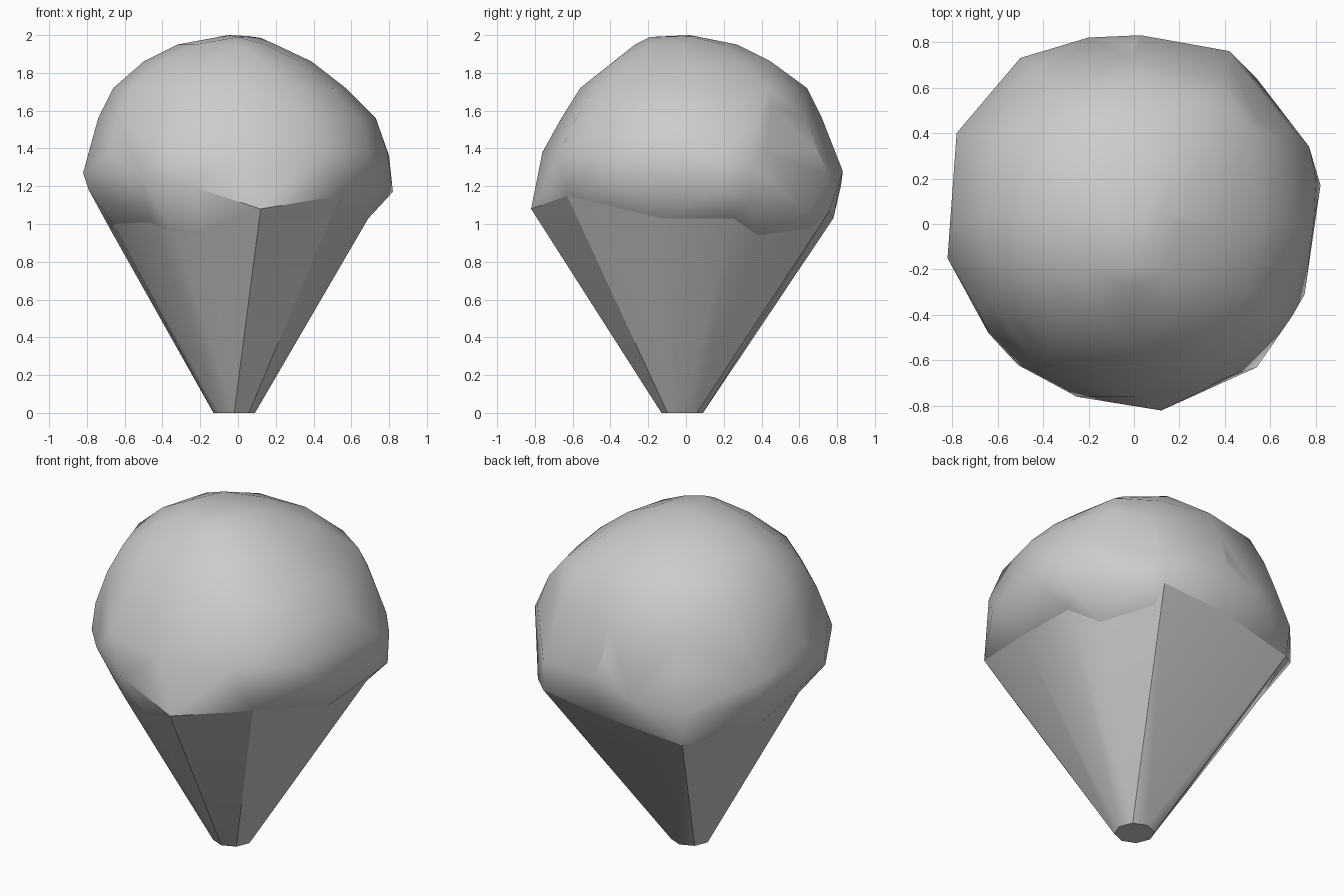
import bpy
import bmesh
from math import cos, sin, tau, copysign
from mathutils import Vector

old_cube = bpy.data.objects.get("Cube")
if old_cube:
    bpy.data.objects.remove(old_cube, do_unlink=True)

# One plain grey for the whole model
grey = bpy.data.materials.new("plain_grey")
grey.use_nodes = True
grey.diffuse_color = (0.6, 0.6, 0.6, 1)
shader = next(n for n in grey.node_tree.nodes if n.type == "BSDF_PRINCIPLED")
shader.inputs["Base Color"].default_value = grey.diffuse_color


def oval_ring(z, left, right, front, back, sides=12, fullness=0.9):
    """Points of a lopsided, slightly squared oval with a reach per direction."""
    points = []
    for i in range(sides):
        angle = tau * i / sides
        c, s = cos(angle), sin(angle)
        # The front right quarter is rounder than the others
        power = 1 if c < 0 and s < 0 else fullness
        reach_x = right if c > 0 else left
        reach_y = back if s > 0 else front
        x = copysign(abs(c) ** power, c) * reach_x
        y = copysign(abs(s) ** power, s) * reach_y
        points.append((x, y, z))
    return points


def hull_object(name, points, is_inner_face, sharp_angle):
    """Faceted shell wrapped around points, without its hidden cap."""
    bm = bmesh.new()
    for point in points:
        bm.verts.new(point)
    result = bmesh.ops.convex_hull(bm, input=bm.verts)
    unused = {v for v in result["geom_interior"] + result["geom_unused"]
              if isinstance(v, bmesh.types.BMVert)}
    bmesh.ops.delete(bm, geom=list(unused), context="VERTS")
    bmesh.ops.recalc_face_normals(bm, faces=bm.faces)
    bm.normal_update()
    hidden = [f for f in bm.faces if is_inner_face(f.normal)]
    bmesh.ops.delete(bm, geom=hidden, context="FACES")
    mesh = bpy.data.meshes.new(name)
    bm.to_mesh(mesh)
    bm.free()
    mesh.materials.append(grey)
    obj = bpy.data.objects.new(name, mesh)
    bpy.context.collection.objects.link(obj)
    bpy.ops.object.select_all(action="DESELECT")
    obj.select_set(True)
    bpy.context.view_layer.objects.active = obj
    bpy.ops.object.shade_smooth_by_angle(angle=sharp_angle)


# Corners where the crown meets the cone directly
shared_rim = [
    (.12, -.82, 1.08), (.54, -.63, 1.15),
    (.42, .76, 1.07), (.03, .78, 1.03), (-.48, .72, .96),
]
# Tucked-in corners under the overhanging crown
tucked_rim = [
    (.69, -.13, 1.03), (.68, .25, 1.03), (.56, .38, .94), (.37, .67, .95),
    (-.67, .27, .96), (-.66, -.13, 1.0), (-.47, -.5, 1.01),
    (-.35, -.57, .96), (-.17, -.63, .94),
]
# Widest corners of the crown
brow = [
    (.75, -.31, 1.24), (.82, .17, 1.17), (.8, .2, 1.36),
    (.76, .34, 1.13), (.77, .34, 1.32), (.54, .64, 1.06),
    (.42, .76, 1.25), (.03, .83, 1.28), (-.2, .82, 1.2),
    (-.5, .73, 1.15), (-.78, .4, 1.17), (-.78, .4, 1.31),
    (-.82, -.15, 1.27), (-.79, -.2, 1.18), (-.64, -.48, 1.27),
    (-.51, -.62, 1.25), (-.25, -.76, 1.2),
]

# Crown: uneven rounded rings closing over the top
crown_points = shared_rim + tucked_rim + brow
crown_points += oval_ring(1.38, .79, .79, .76, .79)
crown_points += oval_ring(1.56, .74, .73, .66, .72)
crown_points += oval_ring(1.72, .66, .57, .56, .64)
crown_points += oval_ring(1.86, .5, .39, .4, .47, sides=10)
crown_points += oval_ring(1.95, .32, .2, .27, .27, sides=8)
# Uneven bumps on the shoulders and the peak
crown_points += [
    (.5, .43, 1.72), (.55, .45, 1.62), (-.4, .28, 1.84),
    (-.05, .02, 2.0), (.05, .04, 1.995), (.12, .05, 1.985), (0, -.19, 1.99),
]
hull_object("crown", crown_points, lambda n: n.z < -.93, .7)

# Cone: tapers from the rim to a small flat foot
foot = [Vector(p) + Vector((-.02, -.02, 0))
        for p in oval_ring(0, .11, .11, .11, .11, sides=8, fullness=1)]
hull_object("cone", shared_rim + tucked_rim + foot, lambda n: n.z > .3, .45)
